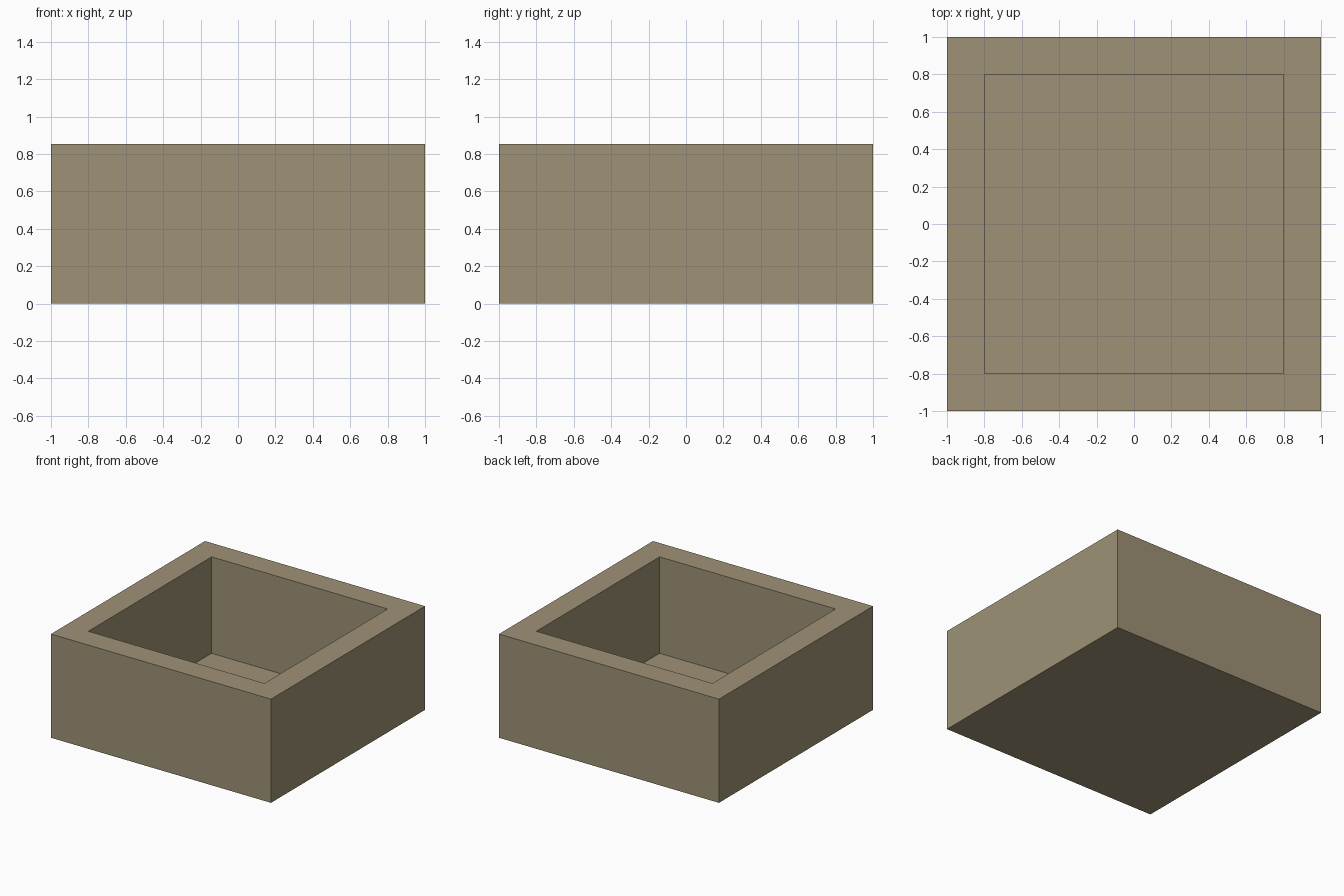
import bpy

if "Cube" in bpy.data.objects:
    bpy.data.objects.remove(bpy.data.objects["Cube"])

wood = bpy.data.materials.new("tan_wood")
wood.diffuse_color = (0.342, 0.287, 0.182, 1.0)
wood.use_nodes = True
wood.node_tree.nodes["Principled BSDF"].inputs["Base Color"].default_value = wood.diffuse_color


def box(name, x0, x1, y0, y1, z0, z1):
    verts = [(x, y, z) for z in (z0, z1) for x, y in ((x0, y0), (x1, y0), (x1, y1), (x0, y1))]
    faces = [(3, 2, 1, 0), (4, 5, 6, 7)]
    faces += [(i, (i + 1) % 4, (i + 1) % 4 + 4, i + 4) for i in range(4)]
    mesh = bpy.data.meshes.new(name)
    mesh.from_pydata(verts, [], faces)
    mesh.materials.append(wood)
    obj = bpy.data.objects.new(name, mesh)
    bpy.context.collection.objects.link(obj)
    return obj


def board(name, s, x0, x1, y0, y1, z0, z1):
    # s = -1 mirrors the board left to right
    xa, xb = sorted((s * x0, s * x1))
    box(name, xa, xb, y0, y1, z0, z1)


# Floor panel
FLOOR, BOTTOM, H = 0.06, 0.052, 0.2
box("floor_panel", -1, 1, -1, 1, 0, FLOOR)

# Four courses of boards with corner joints that alternate direction
for i in range(4):
    s = 1 if i % 2 else -1
    z0 = max(FLOOR, BOTTOM + i * H)
    z1 = BOTTOM + (i + 1) * H
    n = f"_course_{i + 1}"
    # Long front and back boards
    board("front_board" + n, s, -0.8, 1, -1, -0.8, z0, z1)
    board("back_board" + n, s, -1, 0.8, 0.8, 1, z0, z1)
    # Side walls, each made of two half boards
    board("side_a_front_board" + n, s, -1, -0.8, -1, -0.1, z0, z1)
    board("side_a_back_board" + n, s, -1, -0.8, -0.1, 0.8, z0, z1)
    board("side_b_front_board" + n, s, 0.8, 1, -0.8, 0.1, z0, z1)
    board("side_b_back_board" + n, s, 0.8, 1, 0.1, 1, z0, z1)
